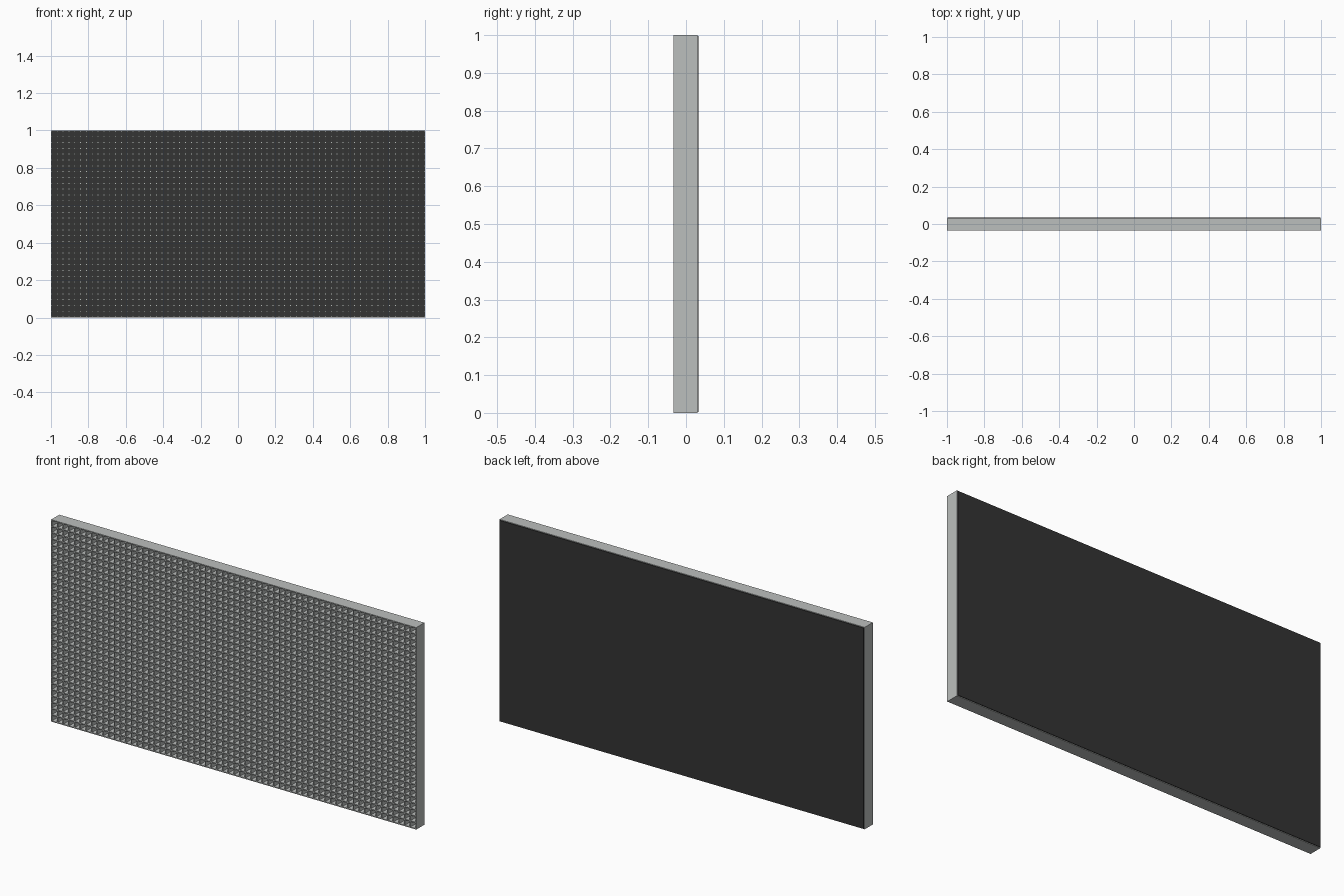
import bpy, bmesh

if "Cube" in bpy.data.objects:
    bpy.data.objects.remove(bpy.data.objects["Cube"])

COLS, ROWS = 64, 32
WALL = 0.005            # thickness of the lattice walls
FRONT, BACK = -0.0335, 0.0335
FLOOR = 0.0300          # where the dark backing begins


def material(name, rgb):
    m = bpy.data.materials.new(name)
    m.diffuse_color = (*rgb, 1)
    m.use_nodes = True
    m.node_tree.nodes["Principled BSDF"].inputs["Base Color"].default_value = m.diffuse_color
    return m


grey = material("light grey", (0.50, 0.52, 0.51))
dark = material("charcoal", (0.033, 0.033, 0.033))


def finish(bm, name, mat):
    bmesh.ops.recalc_face_normals(bm, faces=bm.faces)
    mesh = bpy.data.meshes.new(name)
    bm.to_mesh(mesh)
    bm.free()
    mesh.materials.append(mat)
    obj = bpy.data.objects.new(name, mesh)
    bpy.context.collection.objects.link(obj)
    return obj


def stops(start, length, count):
    """Alternating wall and opening positions along one axis."""
    pitch = (length - WALL) / count
    return [start + i * pitch + s for i in range(count + 1) for s in (0, WALL)]


# Lattice: a sheet with square openings, extruded to full depth
xs, zs = stops(-1, 2, COLS), stops(0, 1, ROWS)
bm = bmesh.new()
grid = [[bm.verts.new((x, FRONT, z)) for x in xs] for z in zs]
for j in range(len(zs) - 1):
    for i in range(len(xs) - 1):
        if i % 2 and j % 2:
            continue    # opening
        bm.faces.new((grid[j][i], grid[j][i + 1], grid[j + 1][i + 1], grid[j + 1][i]))
sheet = bm.faces[:]
extruded = bmesh.ops.extrude_face_region(bm, geom=sheet, use_keep_orig=True)
moved = [g for g in extruded["geom"] if isinstance(g, bmesh.types.BMVert)]
bmesh.ops.translate(bm, verts=moved, vec=(0, FLOOR - FRONT, 0))
finish(bm, "lattice_frame", grey)

# Backing panel: closes the cells and stands slightly proud at the rear
bm = bmesh.new()
bmesh.ops.create_cube(bm, size=1)
for v in bm.verts:
    v.co = (v.co.x * 1.994, FLOOR + (v.co.y + 0.5) * (BACK - FLOOR), 0.5 + v.co.z * 0.994)
finish(bm, "back_panel", dark)
